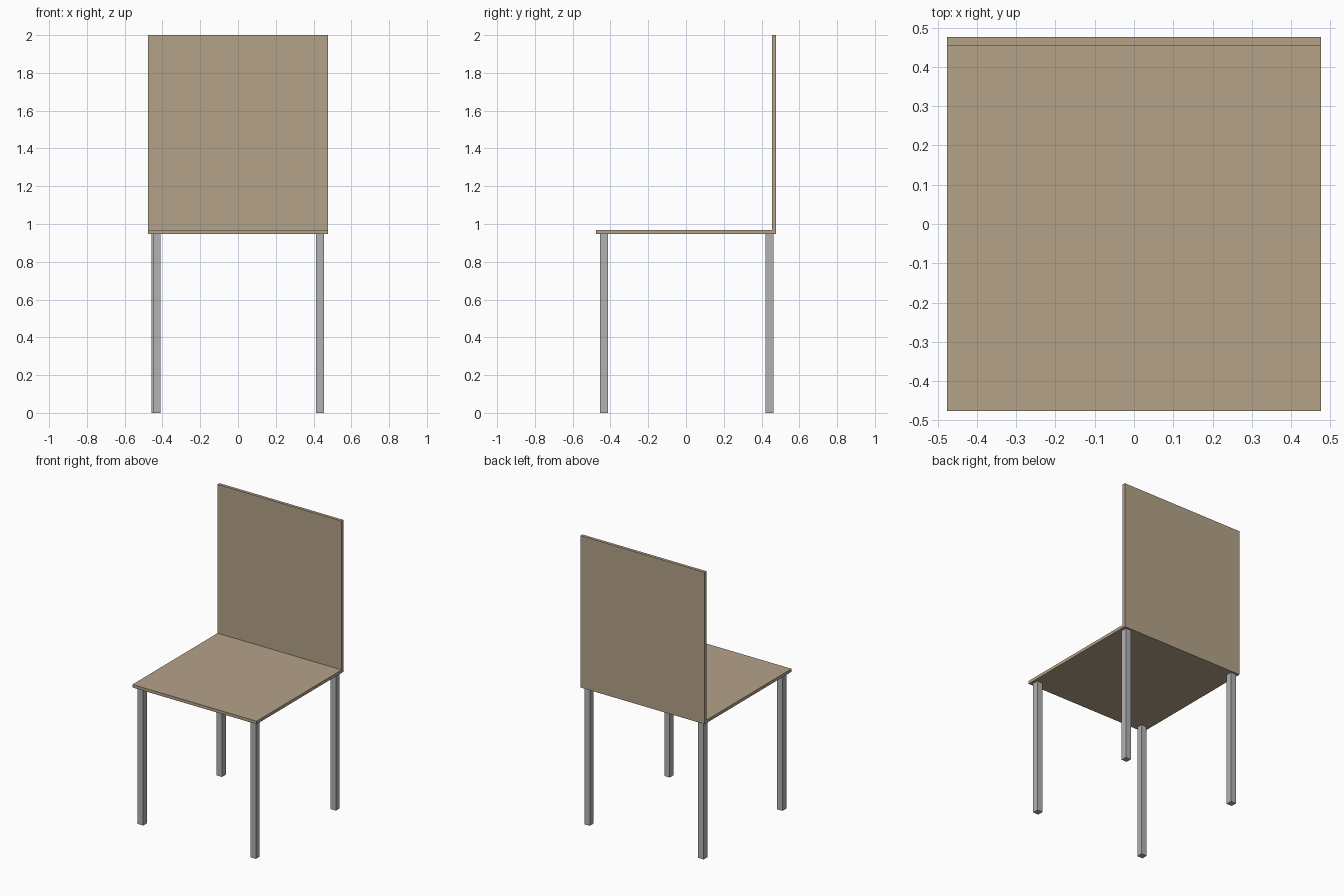
import bpy

if "Cube" in bpy.data.objects:
    bpy.data.objects.remove(bpy.data.objects["Cube"])


def material(name, rgb):
    m = bpy.data.materials.new(name)
    m.diffuse_color = (*rgb, 1.0)
    m.use_nodes = True
    m.node_tree.nodes["Principled BSDF"].inputs["Base Color"].default_value = m.diffuse_color
    return m


def box(name, lo, hi, mat):
    """Axis-aligned box between two corners."""
    centre = [(a + b) / 2 for a, b in zip(lo, hi)]
    bpy.ops.mesh.primitive_cube_add(size=1, location=centre)
    ob = bpy.context.object
    ob.name = name
    ob.scale = [b - a for a, b in zip(lo, hi)]
    bpy.ops.object.transform_apply(location=False, rotation=False, scale=True)
    ob.data.materials.append(mat)
    return ob


wood = material("tan wood", (0.456, 0.362, 0.246))
metal = material("grey metal", (0.445, 0.445, 0.445))

HALF = 0.476        # half width of the seat
THICK = 0.021       # panel thickness
LEG_TOP = 0.947
LEG = 0.042         # leg width

# Seat panel, butting against the backrest
box("seat", (-HALF, -HALF, LEG_TOP), (HALF, HALF - THICK, LEG_TOP + THICK), wood)

# Upright backrest panel
box("backrest", (-HALF, HALF - THICK, LEG_TOP), (HALF, HALF, 2.0), wood)

# Four square legs (the back left one sits slightly further out)
legs = {
    "front_left_leg": (-0.430, -0.434),
    "front_right_leg": (0.435, -0.434),
    "back_left_leg": (-0.438, 0.442),
    "back_right_leg": (0.435, 0.442),
}
for name, (x, y) in legs.items():
    box(name, (x - LEG / 2, y - LEG / 2, 0), (x + LEG / 2, y + LEG / 2, LEG_TOP), metal)
